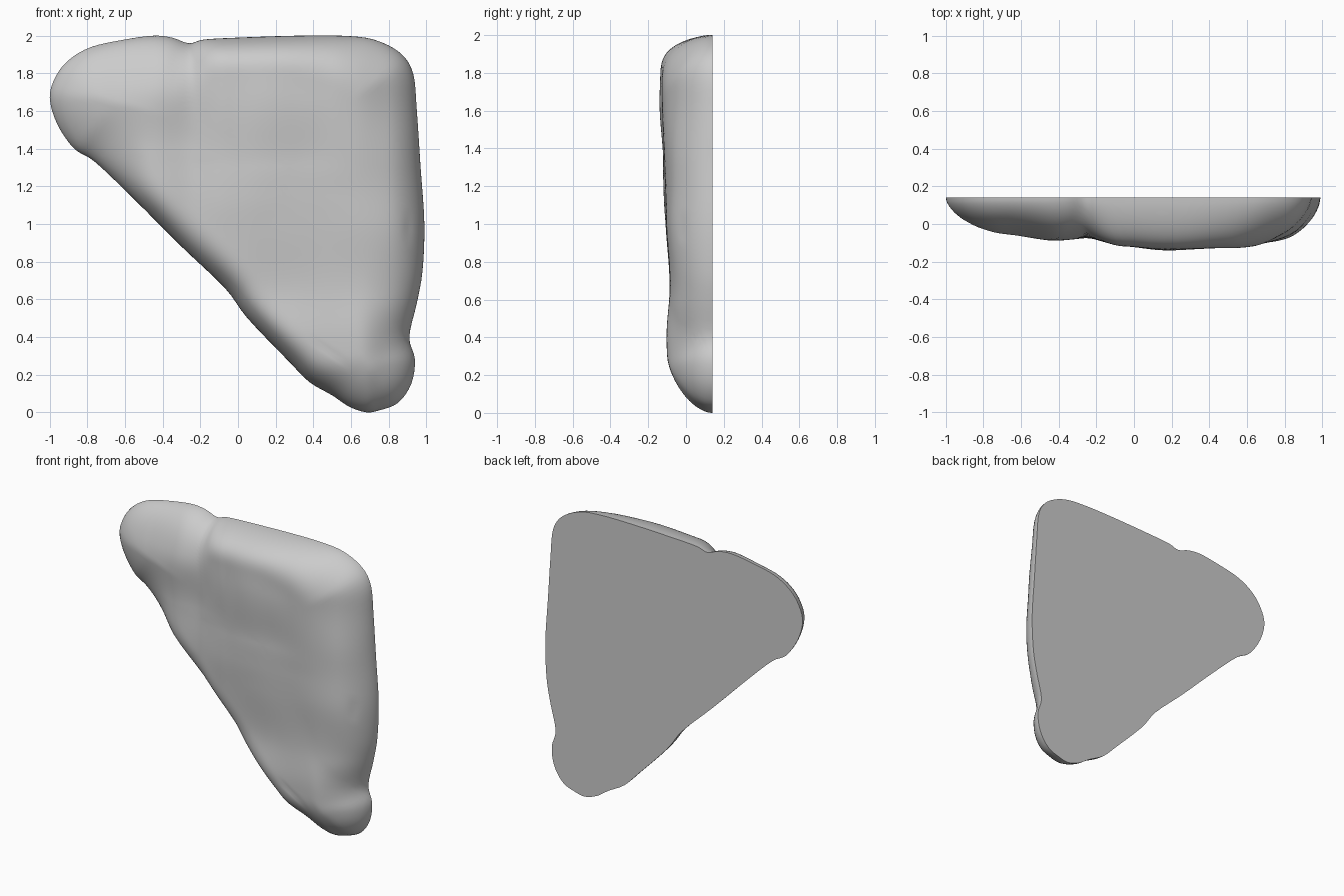
import bpy, bmesh, math
from mathutils import Vector, noise
from mathutils.geometry import intersect_point_line

cube = bpy.data.objects.get("Cube")
if cube:
    bpy.data.objects.remove(cube, do_unlink=True)

BACK = 0.14                      # flat rear plane
CENTRE = Vector((0.27, 1.31))    # point the contour rings shrink towards

# Silhouette control points (x, z) in hundredths, clockwise
OUTLINE = [(-100, 167), (-97, 178), (-90, 187), (-78, 194), (-60, 198), (-45, 200),
           (-35, 199), (-26, 196), (-18, 198), (0, 199), (30, 200), (55, 200),
           (72, 198), (86, 191), (93, 180), (95, 160), (97, 130), (99, 100),
           (98, 75), (95, 58), (91, 40), (94, 28), (92, 15), (85, 5), (75, 1),
           (68, 0), (59, 3), (50, 9), (38, 16), (27, 27), (5, 50), (-7, 66),
           (-30, 88), (-55, 113), (-76, 133), (-87, 140), (-96, 153)]

# Greatest thickness along the height and along the width
BY_HEIGHT = [(0, .22), (.38, .245), (.65, .225), (1.15, .253), (1.3, .255), (1.7, .285), (2, .285)]
BY_WIDTH = [(-1, .2), (-.7, .212), (-.42, .238), (-.25, .222), (-.05, .262),
            (.2, .282), (.5, .272), (.8, .242), (1, .22)]


def smooth(a, b, v):
    t = min(max((v - a) / (b - a), 0), 1)
    return t * t * (3 - 2 * t)


def table(rows, v):
    for (a, p), (b, q) in zip(rows, rows[1:]):
        if v <= b:
            return p + (q - p) * smooth(a, b, v)
    return rows[-1][1]


def soft_min(a, b, k):
    h = max(k - abs(a - b), 0) / k
    return min(a, b) - h * h * k / 4


def spline(points, steps):
    """Closed curve through all the control points."""
    out, n = [], len(points)
    for i in range(n):
        a, b, c, d = (Vector(points[(i + k) % n]) / 100 for k in (-1, 0, 1, 2))
        for s in range(steps):
            t = s / steps
            out.append(b + (c - a) * t / 2 + (a * 2 - b * 5 + c * 4 - d) * t * t / 2
                       + (b * 3 - a - c * 3 + d) * t ** 3 / 2)
    return out


def edge_distance(p, a, b):
    near, t = intersect_point_line(p, a, b)
    near = a if t < 0 else b if t > 1 else near
    return (p - near.to_2d()).length


def gauss(v, width):
    return math.exp(-(v / width) ** 2)


def rounding_width(x, z):
    """Soft on the lobe, corner and foot; tight on the top and the slanted edge."""
    w = 0.38 + 0.2 * smooth(-.2, -.6, x)
    w += 0.12 * smooth(.5, .85, x) * max(smooth(1.3, 1.8, z), smooth(.6, .3, z))
    w -= 0.17 * smooth(1.4, 1.8, z) * smooth(-.35, -.1, x) * smooth(.8, .2, x)
    slant = smooth(.5, .2, .7 * x + .71 * z - .41)
    slant *= smooth(-2.2, -1.6, x - z) * smooth(.6, .1, x - z)
    return w + (0.19 - w) * slant


def thickness(p, rim):
    x, z = p
    d = min(edge_distance(p, a, b) for a, b in zip(rim, rim[1:] + rim[:1]))
    dome = (1 - max(0, 1 - d / rounding_width(x, z)) ** 3) ** 0.6
    top = soft_min(table(BY_HEIGHT, z), table(BY_WIDTH, x), .03)
    # The lobe falls away below its ridge
    top -= 0.025 * smooth(1.75, 1.4, z) * smooth(.1, -.4, x)
    # Weathered bumps
    top += 0.01 * noise.noise(Vector((x * 3, z * 3, 4)))
    # Seam beside the lobe, crack near the foot, chip on the side
    top -= 0.01 * gauss(x + .25, .03) * smooth(1.5, 1.8, z)
    along, across = (x - .49) * .82 - (z - .32) * .57, (x - .49) * .57 + (z - .32) * .82
    top -= 0.004 * gauss(across, .01) * smooth(.14, .1, abs(along))
    top -= 0.015 * gauss(x - .92, .04) * gauss(z - .98, .015)
    return dome * top


# Stone slab: concentric rings rising from the flat rear face
rim = spline(OUTLINE, 4)
bm = bmesh.new()
RINGS = 40
rings = []
for k in range(RINGS):
    scale = 1 - (k / RINGS) ** 1.6
    ring = []
    for r in rim:
        p = CENTRE + (r - CENTRE) * scale
        depth = thickness(p, rim) if k else 0
        ring.append(bm.verts.new((p.x, BACK - depth, p.y)))
    rings.append(ring)
n = len(rim)
for outer, inner in zip(rings, rings[1:]):
    for i in range(n):
        j = (i + 1) % n
        bm.faces.new((outer[i], outer[j], inner[j], inner[i]))
tip = bm.verts.new((CENTRE.x, BACK - thickness(CENTRE, rim), CENTRE.y))
for i in range(n):
    bm.faces.new((rings[-1][i], rings[-1][(i + 1) % n], tip))
bm.faces.new(rings[0])           # flat rear face
bmesh.ops.recalc_face_normals(bm, faces=bm.faces)

mesh = bpy.data.meshes.new("stone_slab")
bm.to_mesh(mesh)
bm.free()
slab = bpy.data.objects.new("stone_slab", mesh)
bpy.context.collection.objects.link(slab)

# Plain grey stone
grey = bpy.data.materials.new("stone_grey")
grey.use_nodes = True
colour = (0.6, 0.6, 0.6, 1)
grey.diffuse_color = colour
grey.node_tree.nodes["Principled BSDF"].inputs["Base Color"].default_value = colour
mesh.materials.append(grey)

bpy.ops.object.select_all(action='DESELECT')
slab.select_set(True)
bpy.context.view_layer.objects.active = slab
bpy.ops.object.shade_smooth_by_angle(angle=math.radians(40))
